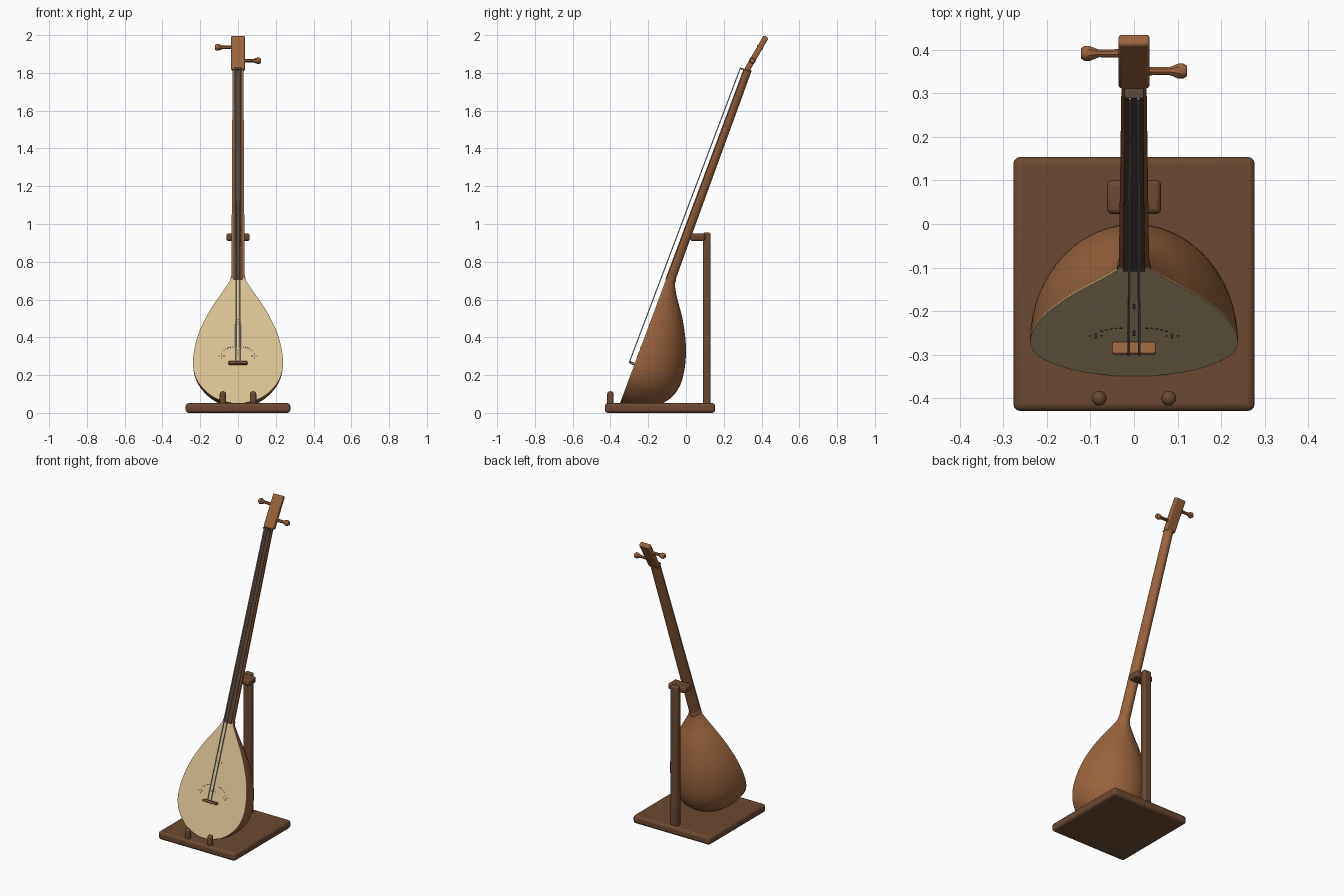
import bpy, bmesh, math
from mathutils import Matrix, Vector

if "Cube" in bpy.data.objects:
    bpy.data.objects.remove(bpy.data.objects["Cube"])


def material(name, rgb):
    m = bpy.data.materials.new(name)
    m.use_nodes = True
    linear = [(c / 255) ** 2.2 for c in rgb] + [1]
    m.diffuse_color = linear
    m.node_tree.nodes["Principled BSDF"].inputs["Base Color"].default_value = linear
    return m


WOOD = material("warm wood", (153, 100, 64))
STAND = material("dark stand wood", (108, 75, 53))
PALE = material("pale soundboard wood", (217, 191, 146))
EBONY = material("dark fingerboard", (90, 69, 58))
STEEL = material("string steel", (195, 195, 195))

# Instrument frame: z runs along the neck, y points to the back
TILT = Matrix.Translation((0, -0.348, 0.05)) @ Matrix.Rotation(math.radians(-20.4), 4, 'X')
WORLD = Matrix.Identity(4)
ALONG_X = Matrix.Rotation(math.pi / 2, 4, 'Y')


def finish(bm, name, mat, matrix=WORLD, bevel=0, smooth=40):
    bmesh.ops.recalc_face_normals(bm, faces=bm.faces)
    me = bpy.data.meshes.new(name)
    bm.to_mesh(me)
    bm.free()
    me.materials.append(mat)
    ob = bpy.data.objects.new(name, me)
    bpy.context.collection.objects.link(ob)
    ob.matrix_world = matrix
    if bevel:
        mod = ob.modifiers.new("rounded edges", 'BEVEL')
        mod.width, mod.segments = bevel, 3
    bpy.ops.object.select_all(action='DESELECT')
    ob.select_set(True)
    bpy.context.view_layer.objects.active = ob
    bpy.ops.object.shade_smooth_by_angle(angle=math.radians(smooth))
    return ob


def box(name, mat, centre, size, matrix=WORLD, bevel=0.0):
    bm = bmesh.new()
    bmesh.ops.create_cube(bm, size=1)
    bmesh.ops.scale(bm, vec=size, verts=bm.verts)
    return finish(bm, name, mat, matrix @ Matrix.Translation(centre), bevel)


def skin(bm, rings):
    """Bridge equal closed rings of points and cap both ends."""
    rows = [[bm.verts.new(p) for p in ring] for ring in rings]
    n = len(rows[0])
    for a, b in zip(rows, rows[1:]):
        for i in range(n):
            j = (i + 1) % n
            bm.faces.new((a[i], a[j], b[j], b[i]))
    bm.faces.new(rows[0])
    bm.faces.new(rows[-1])


def lathe(name, mat, profile, matrix=WORLD, sides=20):
    bm = bmesh.new()
    turn = [2 * math.pi * i / sides for i in range(sides)]
    skin(bm, [[(r * math.cos(a), r * math.sin(a), z) for a in turn] for r, z in profile])
    return finish(bm, name, mat, matrix)


def half_round(name, mat, stations, sides=32):
    """Loft of half-ellipses (height, half width, depth) with a flat front."""
    bm = bmesh.new()
    turn = [math.pi * i / sides for i in range(sides + 1)]
    skin(bm, [[(w * math.cos(a), d * math.sin(a), t) for a in turn] for t, w, d in stations])
    return finish(bm, name, mat, TILT)


def spline(points, steps=4):
    """Catmull-Rom refinement of a list of stations."""
    pts = [Vector(p) for p in points]
    out = []
    for i in range(len(pts) - 1):
        p0, p1, p2 = pts[max(i - 1, 0)], pts[i], pts[i + 1]
        p3 = pts[min(i + 2, len(pts) - 1)]
        for s in range(steps):
            u = s / steps
            out.append(0.5 * (2 * p1 + (p2 - p0) * u + (2 * p0 - 5 * p1 + 4 * p2 - p3) * u ** 2
                              + (3 * p1 - p0 - 3 * p2 + p3) * u ** 3))
    return out + [pts[-1]]


# Pear-shaped bowl and its soundboard
body = spline([
    (0, 0.015, 0.01), (0.008, 0.06, 0.07), (0.03, 0.12, 0.14), (0.07, 0.172, 0.2),
    (0.13, 0.217, 0.246), (0.2, 0.237, 0.263), (0.27, 0.236, 0.259), (0.34, 0.224, 0.243),
    (0.41, 0.203, 0.218), (0.48, 0.172, 0.184), (0.55, 0.134, 0.143), (0.62, 0.088, 0.093),
    (0.67, 0.056, 0.062), (0.705, 0.035, 0.044)])
half_round("bowl", WOOD, body)
bm = bmesh.new()
outline = [(w, t) for t, w, d in body] + [(-w, t) for t, w, d in reversed(body)]
skin(bm, [[(x, y, z) for x, z in outline] for y in (-0.002, 0.001)])
finish(bm, "soundboard", PALE, TILT)

# Neck, heel collar and narrow fingerboard
half_round("neck", WOOD, [(0.68, 0.035, 0.046), (1.895, 0.029, 0.038)], 16)
half_round("heel_collar", WOOD, [(0.67, 0.036, 0.047), (0.685, 0.039, 0.05),
                                 (0.71, 0.039, 0.05), (0.725, 0.035, 0.046)], 16)
bm = bmesh.new()
skin(bm, [[(-w, 0.001, t), (w, 0.001, t), (w, -0.005, t), (-w, -0.005, t)]
          for t, w in ((0.7, 0.025), (1.885, 0.021))])
finish(bm, "fingerboard", EBONY, TILT)
box("nut", EBONY, (0, -0.01, 1.885), (0.044, 0.024, 0.008), TILT, 0.002)

# Bridge and the two strings
box("bridge", WOOD, (0, -0.016, 0.222), (0.1, 0.028, 0.014), TILT, 0.004)
for x in (-0.012, 0.012):
    a, b = Vector((x, -0.031, 0.218)), Vector((x * 0.8, -0.023, 1.888))
    along = (b - a).to_track_quat('Z', 'Y').to_matrix().to_4x4()
    lathe("string", STEEL, [(0.003, 0), (0.003, (b - a).length)],
          TILT @ Matrix.Translation(a) @ along, 8)

# Small sound holes as thin dark discs on the soundboard
holes = []
for x, t in ((-0.088, 0.268), (0.088, 0.268), (0, 0.285), (0, 0.46)):
    holes += [(x, t)] + [(x + 0.013 * math.cos(k * math.pi / 2),
                          t + 0.013 * math.sin(k * math.pi / 2)) for k in range(4)]
for k in range(5):
    for side in (-1, 1):
        holes.append((side * (0.03 + 0.011 * k), 0.318 - 0.0012 * k * k))
bm = bmesh.new()
for x, t in holes:
    disc = Matrix.Translation((x, -0.002, t)) @ Matrix.Rotation(math.pi / 2, 4, 'X')
    bmesh.ops.create_cone(bm, cap_ends=True, segments=10, radius1=0.0033, radius2=0.0033,
                          depth=0.002, matrix=disc)
finish(bm, "sound_holes", EBONY, TILT)

# Headstock leaning further back, with one flared tuning peg on each side
lean = Matrix.Translation((0, 0.373, 1.903)) @ Matrix.Rotation(math.radians(-30), 4, 'X')
box("headstock", WOOD, (0, 0, 0), (0.072, 0.03, 0.205), lean, 0.008)
peg = [(0.011, 0), (0.009, 0.08), (0.011, 0.086), (0.018, 0.102), (0.018, 0.113), (0.012, 0.122)]
for side, along in ((-1, 0.037), (1, -0.044)):
    lathe("tuning_peg", WOOD, [(r, side * h) for r, h in peg],
          lean @ Matrix.Translation((0, 0, along)) @ ALONG_X, 8)

# Display stand: base, post, neck rest and round-topped front stops
box("stand_base", STAND, (0, -0.1375, 0.026), (0.554, 0.583, 0.052), bevel=0.016)
box("stand_post", STAND, (0, 0.11, 0.4975), (0.054, 0.04, 0.915), bevel=0.01)
box("neck_rest", STAND, (0, 0.062, 0.93), (0.124, 0.078, 0.04), bevel=0.012)
dome = [(0.017 * math.cos(k * math.pi / 13), 0.098 + 0.017 * math.sin(k * math.pi / 13))
        for k in range(7)]
for x in (-0.08, 0.08):
    lathe("front_stop", STAND, [(0.017, 0.04)] + dome, Matrix.Translation((x, -0.4, 0)))
